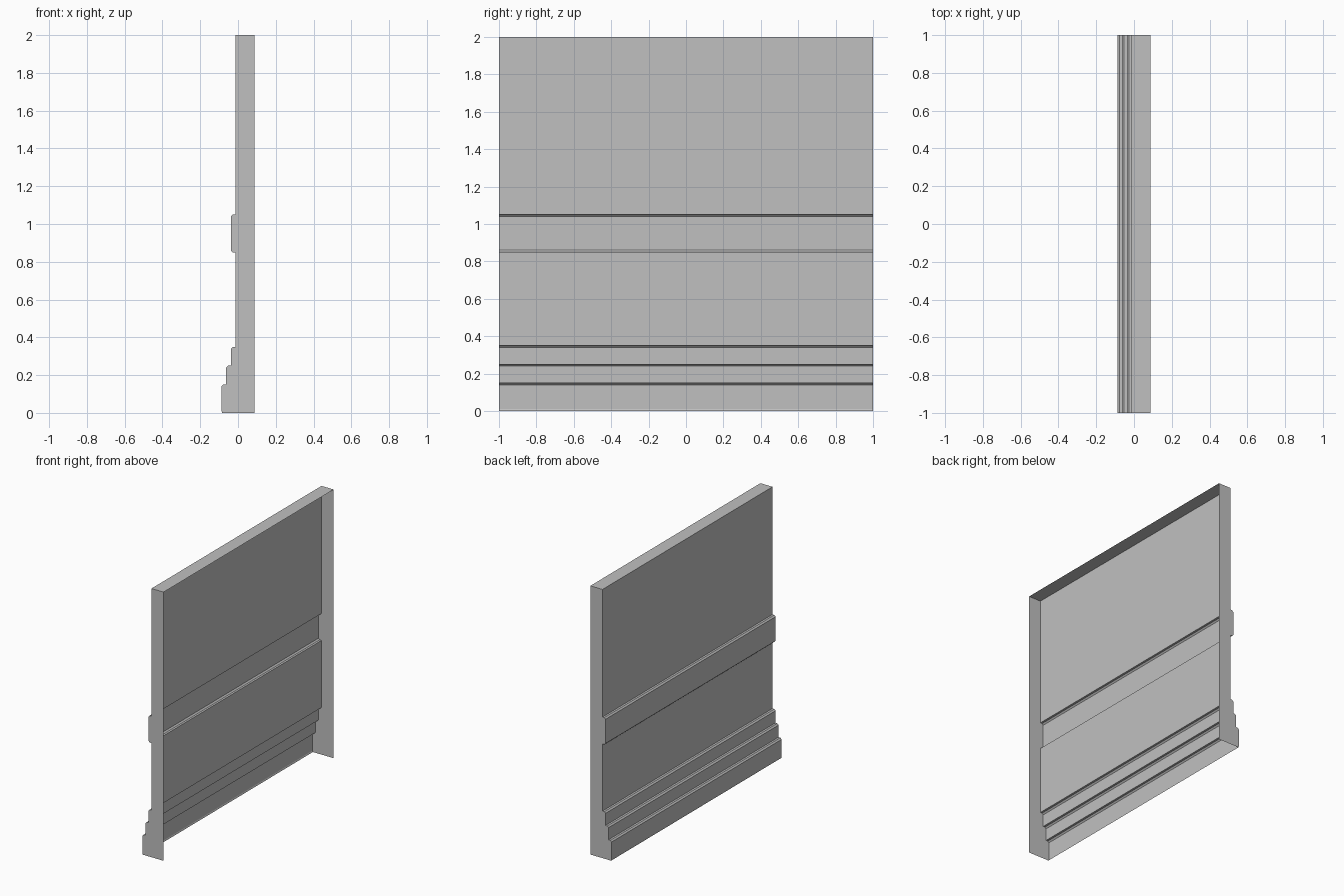
import bpy
import bmesh

cube = bpy.data.objects.get("Cube")
if cube:
    bpy.data.objects.remove(cube, do_unlink=True)

# Main dimensions of the moulded wall shell
BACK, WALL, HEIGHT, HALF = 0.0875, -0.0125, 2.0, 1.0
STEP, BEVEL = 0.025, 0.01

grey = bpy.data.materials.new("plain grey")
grey.use_nodes = True
colour = (0.53, 0.53, 0.53, 1.0)
grey.diffuse_color = colour
grey.node_tree.nodes["Principled BSDF"].inputs["Base Color"].default_value = colour


def ledge(x, z):
    """Upper edge of a raised strip: flat ledge, then a small chamfer."""
    return [(x, z), (x - STEP + BEVEL, z), (x - STEP, z - BEVEL)]


# Cross-section from the top of the back down to the foot of the face
profile = [(BACK, HEIGHT), (WALL, HEIGHT)]

# Rail strip, chamfered on its upper and lower edges
profile += ledge(WALL, 1.05)
profile += [(x, 1.9 - z) for x, z in reversed(ledge(WALL, 1.05))]

# Stepped skirting
for i in range(3):
    profile += ledge(WALL - i * STEP, 0.35 - i * 0.1)
foot = WALL - 3 * STEP
profile += [(foot, BEVEL), (foot + 0.004, 0), (BACK, 0)]

# Sweep the section along y, leaving the back and the underside open
bm = bmesh.new()
near = [bm.verts.new((x, -HALF, z)) for x, z in profile]
far = [bm.verts.new((x, HALF, z)) for x, z in profile]
for i in range(len(profile) - 2):
    bm.faces.new((near[i], far[i], far[i + 1], near[i + 1]))
bm.faces.new(near)
bm.faces.new(list(reversed(far)))
bm.normal_update()

mesh = bpy.data.meshes.new("wall_panel")
bm.to_mesh(mesh)
bm.free()
mesh.materials.append(grey)
panel = bpy.data.objects.new("wall_panel", mesh)
bpy.context.collection.objects.link(panel)
